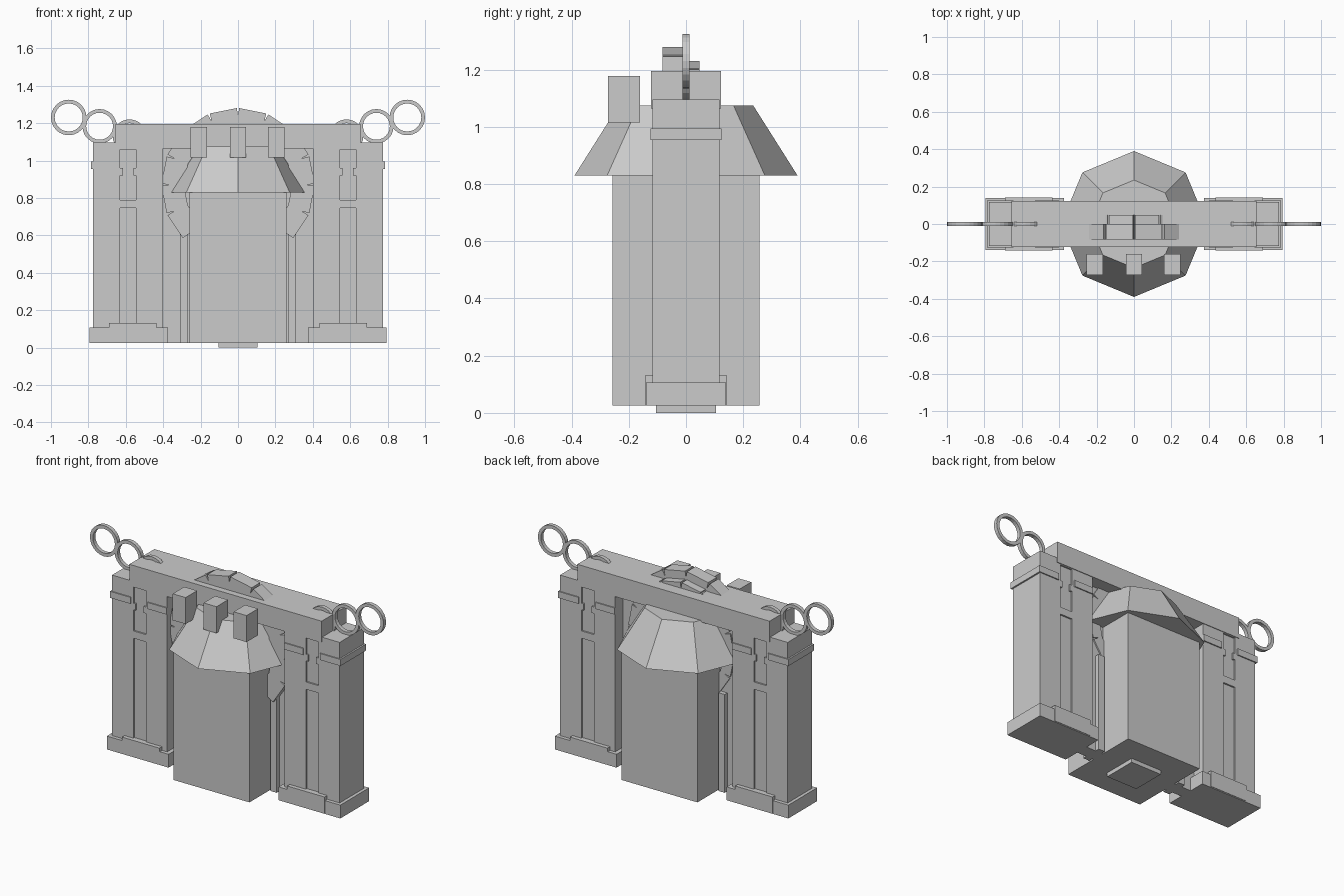
import bpy, bmesh
from math import sin, cos, radians, pi

if "Cube" in bpy.data.objects:
    bpy.data.objects.remove(bpy.data.objects["Cube"])


def prism(name, pts, y0, y1):
    """Extrude an x-z outline from y0 to y1."""
    bm = bmesh.new()
    face = bm.faces.new([bm.verts.new((x, y0, z)) for x, z in pts])
    ext = bmesh.ops.extrude_face_region(bm, geom=[face])
    for v in ext["geom"]:
        if isinstance(v, bmesh.types.BMVert):
            v.co.y = y1
    bmesh.ops.recalc_face_normals(bm, faces=bm.faces)
    me = bpy.data.meshes.new(name)
    bm.to_mesh(me)
    bm.free()
    ob = bpy.data.objects.new(name, me)
    bpy.context.collection.objects.link(ob)
    return ob


def box(name, x0, x1, y0, y1, z0, z1):
    return prism(name, [(x0, z0), (x1, z0), (x1, z1), (x0, z1)], y0, y1)


def mirror(ob):
    ob.modifiers.new("mirror", "MIRROR")
    return ob


def polar(r, deg, cz):
    return (r * cos(radians(deg)), cz + r * sin(radians(deg)))


def loop(name, cx, cz, r_out, r_in, half, n=24):
    """Flat faceted ring with a square section, standing in the x-z plane."""
    bm = bmesh.new()
    rows = []
    for i in range(n):
        a = 2 * pi * i / n
        rows.append([bm.verts.new((cx + r * cos(a), y, cz + r * sin(a)))
                     for r, y in ((r_out, -half), (r_out, half), (r_in, half), (r_in, -half))])
    for i in range(n):
        p, q = rows[i], rows[(i + 1) % n]
        for k in range(4):
            m = (k + 1) % 4
            bm.faces.new((p[k], p[m], q[m], q[k]))
    bmesh.ops.recalc_face_normals(bm, faces=bm.faces)
    me = bpy.data.meshes.new(name)
    bm.to_mesh(me)
    bm.free()
    ob = bpy.data.objects.new(name, me)
    bpy.context.collection.objects.link(ob)
    return ob


# Side towers with shallow recessed panels front and back
tower = box("tower", 0.40, 0.775, -0.118, 0.118, 0.025, 1.095)
panels = [(0.545, 0.63, 0.13, 0.745), (0.56, 0.615, 0.9, 0.98),
          (0.545, 0.63, 0.79, 0.92), (0.545, 0.63, 0.96, 1.06)]
for side in (-1, 1):
    for x0, x1, z0, z1 in panels:
        lo, hi = sorted((side * 0.108, side * 0.2))
        cutter = box("panel_cutter", x0, x1, lo, hi, z0, z1)
        cutter.hide_render = True
        cutter.hide_set(True)
        mod = tower.modifiers.new("panel", "BOOLEAN")
        mod.operation = "DIFFERENCE"
        mod.object = cutter
mirror(tower)

# Tower plinths and collars
mirror(box("plinth", 0.375, 0.795, -0.14, 0.14, 0.025, 0.107))
mirror(box("plinth_step", 0.435, 0.69, -0.143, 0.143, 0.03, 0.13))
mirror(box("collar_outer", 0.645, 0.785, -0.125, 0.125, 0.955, 0.995))
for s in (-1, 1):
    lo, hi = sorted((s * 0.11, s * 0.125))
    mirror(box("collar_inner", 0.40, 0.53, lo, hi, 0.955, 0.995))

# Lintel, thin back wall and door posts
box("lintel", -0.655, 0.655, -0.122, 0.122, 1.065, 1.195)
box("wall", -0.41, 0.41, -0.04, 0.04, 0.025, 1.08)
mirror(box("door_post", 0.267, 0.31, -0.066, 0.066, 0.025, 0.63))

# Horseshoe arch of wedge stones, larger at the front than at the back
for i in range(12):
    a = -45 + 22.5 * i
    b = a + 22.5
    for name, R, y0, y1 in (("arch_stone_front", 0.41, -0.083, 0.0),
                            ("arch_stone_back", 0.36, 0.0, 0.048)):
        prism(name, [polar(0.29, a, 0.87), polar(R - 0.04, a, 0.87), polar(R, a + 0.9, 0.87),
                     polar(R, b - 0.9, 0.87), polar(R - 0.04, b, 0.87), polar(0.29, b, 0.87)], y0, y1)

# Central body, foot and eight-sided roof
box("central_body", -0.258, 0.258, -0.257, 0.257, 0.025, 0.84)
box("foot", -0.105, 0.105, -0.105, 0.105, 0.0, 0.03)
bpy.ops.mesh.primitive_cone_add(vertices=8, radius1=0.39, radius2=0.235, depth=0.245,
                                location=(0, 0, 0.9525))
bpy.context.object.name = "roof"

# Three blocks along the front of the roof
for x in (-0.21, 0, 0.205):
    box("roof_block", x - 0.044, x + 0.044, -0.272, -0.16, 1.015, 1.178)

# Chain of rings rising at both ends
for cx, cz, r in ((0.905, 1.23, 0.095), (0.74, 1.183, 0.092), (0.58, 1.13, 0.09)):
    mirror(loop("chain_ring", cx, cz, r, r - 0.02, 0.012))
